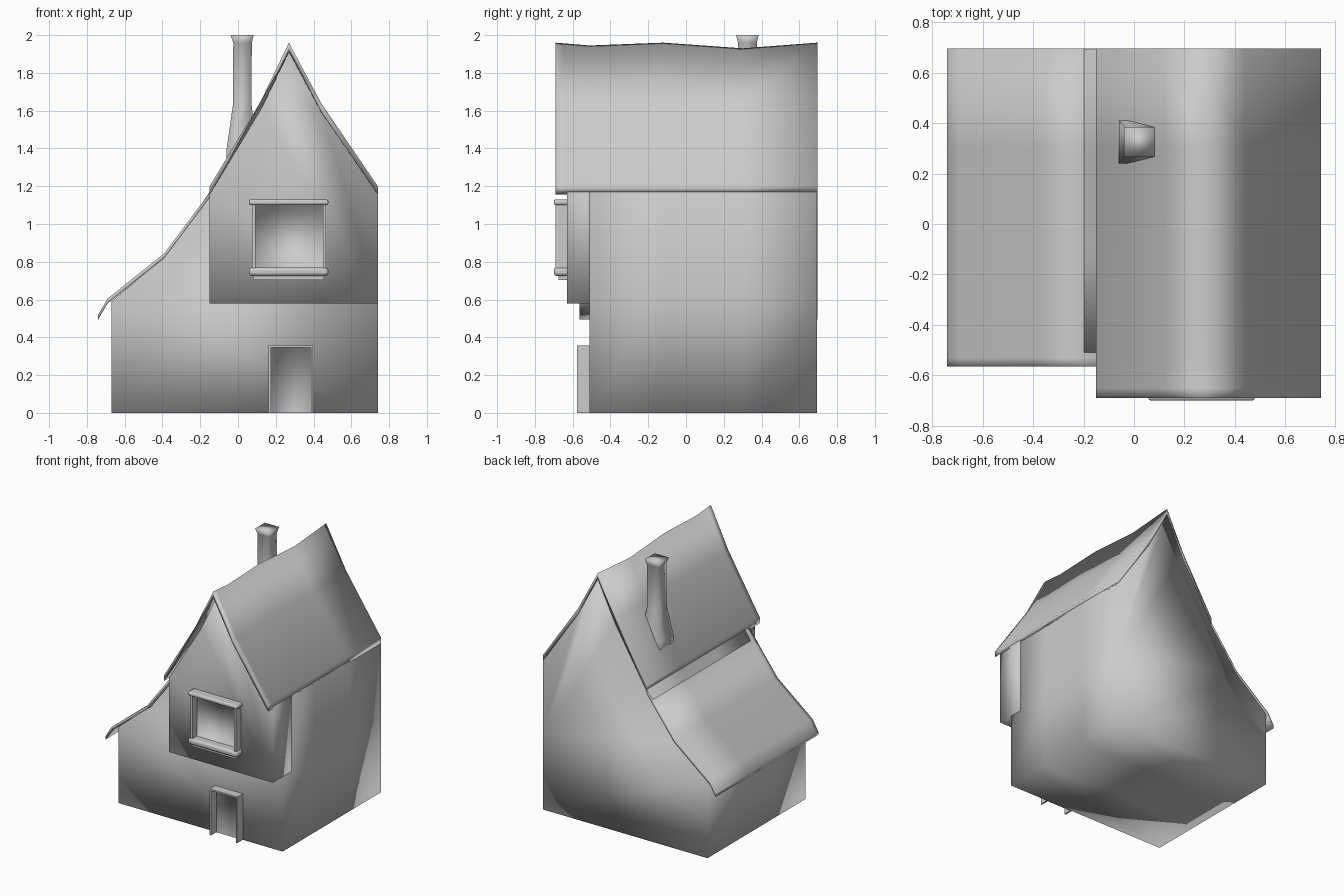
import bpy, bmesh

cube = bpy.data.objects.get("Cube")
if cube:
    bpy.data.objects.remove(cube)

plaster = bpy.data.materials.new("plain_grey")
plaster.use_nodes = True
GREY = (0.6, 0.6, 0.6, 1)
plaster.diffuse_color = GREY
plaster.node_tree.nodes["Principled BSDF"].inputs["Base Color"].default_value = GREY


def finish(name, bm):
    """Turn a bmesh into a smooth shaded grey object."""
    bmesh.ops.recalc_face_normals(bm, faces=bm.faces)
    mesh = bpy.data.meshes.new(name)
    bm.to_mesh(mesh)
    bm.free()
    mesh.materials.append(plaster)
    mesh.shade_smooth()
    obj = bpy.data.objects.new(name, mesh)
    bpy.context.collection.objects.link(obj)
    return obj


def skin(name, rings):
    """Join closed rings of points into a capped solid."""
    bm = bmesh.new()
    loops = [[bm.verts.new(p) for p in ring] for ring in rings]
    n = len(loops[0])
    for a, b in zip(loops, loops[1:]):
        for i in range(n):
            j = (i + 1) % n
            bm.faces.new((a[i], a[j], b[j], b[i]))
    bm.faces.new(loops[0])
    bm.faces.new(loops[-1])
    return finish(name, bm)


# The ridge dips and rises along the depth of the house
RIDGE = [(-0.69, 0), (-0.51, -0.015), (-0.12, 0), (0.3, -0.03), (0.695, 0)]


def sag(y, z):
    for (y0, s0), (y1, s1) in zip(RIDGE, RIDGE[1:]):
        if y <= y1:
            s = s0 + (s1 - s0) * (y - y0) / (y1 - y0)
            return s * max(0, (z - 1.2) / 0.76)
    return 0


def extrude(name, profile, stations):
    return skin(name, [[(x, y, z + sag(y, z)) for x, z in profile] for y in stations])


def lowered(points, drop):
    return [(x, z - drop) for x, z in points]


def slab(points, thick):
    return points + lowered(points, thick)[::-1]


def box(name, x0, x1, y0, y1, z0, z1, bevel=0):
    ring = [(x0, y0), (x1, y0), (x1, y1), (x0, y1)]
    obj = skin(name, [[(x, y, z) for x, y in ring] for z in (z0, z1)])
    if bevel:
        mod = obj.modifiers.new("rounding", "BEVEL")
        mod.width, mod.segments = bevel, 2
    bpy.context.view_layer.objects.active = obj
    obj.select_set(True)
    bpy.ops.object.shade_smooth_by_angle()
    obj.select_set(False)
    return obj


def niche(name, x0, x1, y_front, y_back, z0, z1, floor=True):
    """Open fronted recess: a back pane with reveals around it."""
    bm = bmesh.new()
    corners = [(x0, z0), (x1, z0), (x1, z1), (x0, z1)]
    front = [bm.verts.new((x, y_front, z)) for x, z in corners]
    back = [bm.verts.new((x, y_back, z)) for x, z in corners]
    bm.faces.new(back)
    for i in range(0 if floor else 1, 4):
        j = (i + 1) % 4
        bm.faces.new((front[i], front[j], back[j], back[i]))
    obj = finish(name, bm)
    if obj.data.polygons[0].normal.y > 0:
        obj.data.flip_normals()
    return obj


gable = [(0.74, 1.2), (0.44, 1.64), (0.27, 1.96), (0.12, 1.65), (-0.15, 1.2)]
lean = [(-0.15, 1.165), (-0.39, 0.845), (-0.69, 0.605), (-0.74, 0.52)]

# Walls, with the low side under the lean-to roof
wall_top = lowered(gable, 0.03) + [(-0.39, 0.825), (-0.67, 0.59)]
extrude("house_walls", [(-0.67, 0), (0.74, 0), (0.74, 0.58)] + wall_top,
        (-0.51, -0.12, 0.3, 0.693))

# Overhanging upper storey
extrude("upper_front", [(-0.15, 0.58), (0.74, 0.58)] + lowered(gable, 0.03),
        (-0.63, -0.4))

# Roofs
extrude("main_roof", slab(gable, 0.045), (-0.69, -0.65, -0.51, -0.12, 0.3, 0.695))
extrude("lean_to_roof", slab(lean, 0.025), (-0.565, -0.53, -0.12, 0.3, 0.695))

# Chimney, flared at the foot and at the cap
sections = [(1.2, -0.065, 0.1, 0.24, 0.41), (1.4, -0.06, 0.1, 0.24, 0.41),
            (1.63, -0.027, 0.072, 0.275, 0.375), (1.96, -0.025, 0.073, 0.275, 0.375),
            (2.0, -0.04, 0.083, 0.265, 0.385)]
skin("chimney", [[(a, c, z), (b, c, z), (b, d, z), (a, d, z)] for z, a, b, c, d in sections])

# Window
niche("window_recess", 0.085, 0.455, -0.685, -0.634, 0.75, 1.11)
for side, x in (("right", 0.075), ("left", 0.45)):
    box("window_post_" + side, x, x + 0.017, -0.69, -0.62, 0.74, 1.12)
box("window_head", 0.057, 0.478, -0.7, -0.62, 1.1, 1.13, 0.01)
box("window_sill", 0.057, 0.478, -0.7, -0.62, 0.725, 0.77, 0.015)
box("window_apron", 0.08, 0.455, -0.675, -0.62, 0.703, 0.73)

# Door
niche("door_recess", 0.172, 0.388, -0.575, -0.514, 0.0, 0.347, floor=False)
for side, x in (("right", 0.162), ("left", 0.386)):
    box("door_post_" + side, x, x + 0.012, -0.578, -0.5, 0, 0.358)
box("door_head", 0.162, 0.398, -0.578, -0.5, 0.346, 0.358)
